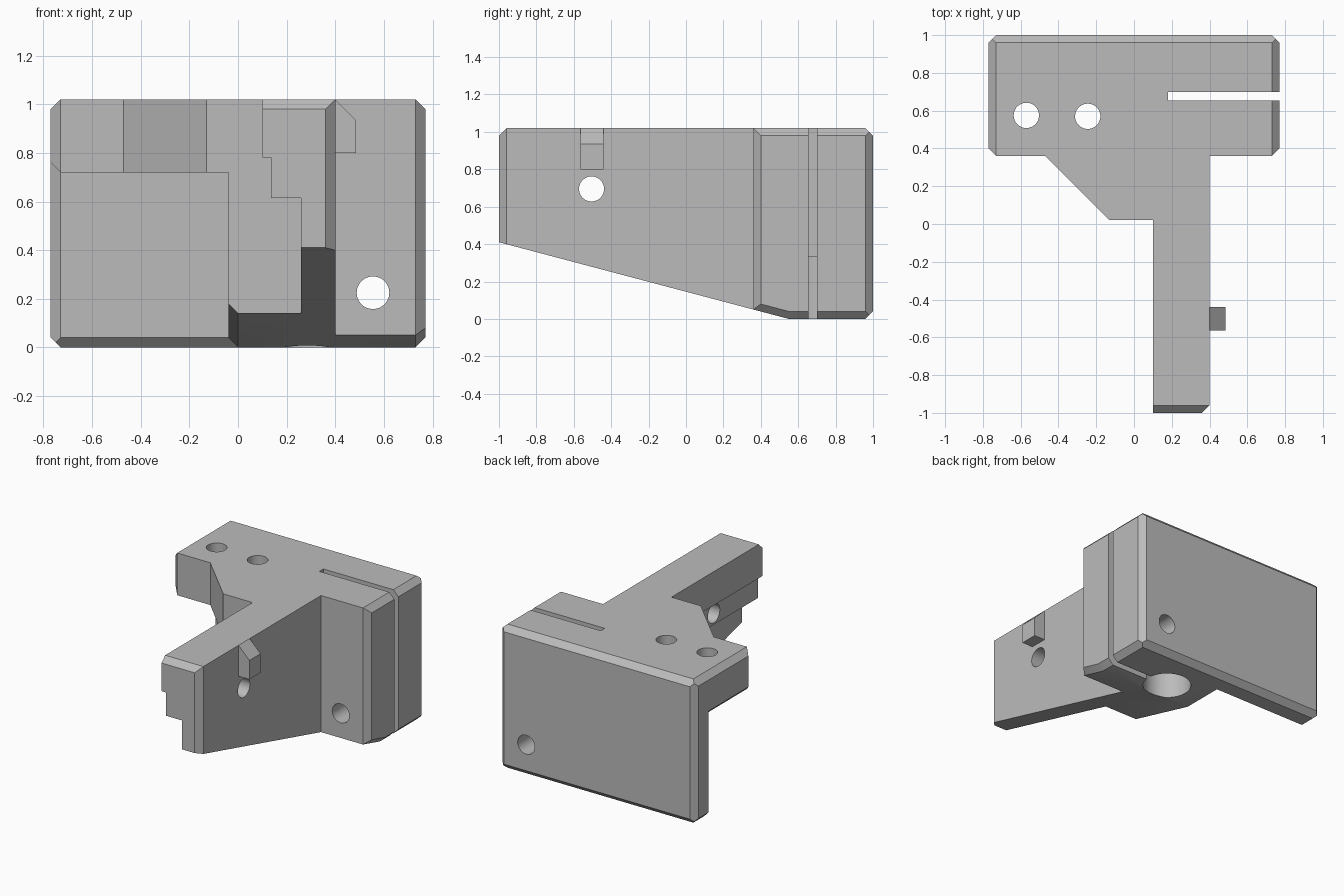
import bpy, bmesh, math
from mathutils import Vector, Matrix

cube = bpy.data.objects.get("Cube")
if cube:
    bpy.data.objects.remove(cube, do_unlink=True)

grey = bpy.data.materials.new("plain_grey")
grey.use_nodes = True
colour = (0.5, 0.5, 0.5, 1)
grey.diffuse_color = colour
grey.node_tree.nodes["Principled BSDF"].inputs["Base Color"].default_value = colour

TOP, BEV = 1.02, 0.04
SLOPE = 0.41 / 1.55          # rise of the sloping underside
TOE = (0, 0.55, 0)           # where the slope meets the flat base


def finish(name, bm):
    bmesh.ops.recalc_face_normals(bm, faces=bm.faces)
    mesh = bpy.data.meshes.new(name)
    bm.to_mesh(mesh)
    bm.free()
    mesh.materials.append(grey)
    obj = bpy.data.objects.new(name, mesh)
    bpy.context.collection.objects.link(obj)
    return obj


def prism(name, profile, lo, hi, axis="z", chops=()):
    """Extrude a profile along z (x, y points) or y (x, z points), then slice off bevels."""
    bm = bmesh.new()
    place = (lambda a, b: (a, b, lo)) if axis == "z" else (lambda a, b: (a, lo, b))
    face = bm.faces.new([bm.verts.new(place(a, b)) for a, b in profile])
    out = bmesh.ops.extrude_face_region(bm, geom=[face])
    step = Vector((0, 0, hi - lo)) if axis == "z" else Vector((0, hi - lo, 0))
    bmesh.ops.translate(bm, vec=step, verts=[v for v in out["geom"] if isinstance(v, bmesh.types.BMVert)])
    for point, normal in chops:
        bmesh.ops.bisect_plane(bm, geom=bm.verts[:] + bm.edges[:] + bm.faces[:], dist=1e-5,
                               plane_co=point, plane_no=Vector(normal).normalized(), clear_outer=True)
        bmesh.ops.holes_fill(bm, edges=[e for e in bm.edges if e.is_boundary], sides=0)
    return finish(name, bm)


def drill(name, centre, radius, depth, axis):
    bm = bmesh.new()
    turn = {"x": Matrix.Rotation(math.pi / 2, 4, "Y"), "y": Matrix.Rotation(math.pi / 2, 4, "X"),
            "z": Matrix.Identity(4)}[axis]
    bmesh.ops.create_cone(bm, cap_ends=True, segments=48, radius1=radius, radius2=radius, depth=depth,
                          matrix=Matrix.Translation(centre) @ turn)
    return finish(name, bm)


def combine(target, other, operation):
    mod = target.modifiers.new(operation.lower(), "BOOLEAN")
    mod.operation, mod.object, mod.solver = operation, other, "EXACT"
    other.hide_render = True
    bpy.context.view_layer.objects.active = target
    bpy.ops.object.modifier_apply(modifier=mod.name)
    bpy.data.objects.remove(other, do_unlink=True)


# shared bevel planes
top_sides = [((s * 0.73, 0, TOP), (s, 0, 1)) for s in (-1, 1)]
top_back = ((0, 0.96, TOP), (0, 1, 1))
base_back = ((0, 0.96, 0), (0, 1, -1))
underside = (TOE, (0, -SLOPE, -1))

# top flange with the diagonal gusset
flange_plan = [(-0.77, 0.40), (-0.73, 0.36), (-0.47, 0.36), (-0.13, 0.02), (0.40, 0.02), (0.40, 0.36),
               (0.73, 0.36), (0.77, 0.40), (0.77, 0.96), (0.73, 1), (-0.73, 1), (-0.77, 0.96)]
bracket = prism("bracket_body", flange_plan, 0.72, TOP,
                chops=top_sides + [top_back, ((-0.73, 0, 0.72), (-1, 0, -1))])

# clamp block under the flange
block_plan = [(-0.04, 0.02), (0.40, 0.02), (0.40, 0.36), (0.73, 0.36),
              (0.77, 0.40), (0.77, 0.96), (0.73, 1), (-0.04, 1)]
block_bevels = [((x, 0.55, 0), (s, slope, -1)) for x, s in ((0, -1), (0.73, 1)) for slope in (0, -SLOPE)]
block = prism("clamp_block", block_plan, 0, 0.72, chops=[underside, base_back] + block_bevels)

# thin back plate
plate_plan = [(-0.77, 0.85), (-0.73, 0.81), (0.1, 0.81), (0.1, 1), (-0.73, 1), (-0.77, 0.96)]
plate = prism("back_plate", plate_plan, 0, TOP,
              chops=[top_sides[0], top_back, base_back, ((-0.73, 0, 0), (-1, 0, -1)),
                     ((0, 0.85, 0), (0, -1, -1))])

# stepped arm
arm_section = [(0.10, TOP), (0.10, 0.78), (0.135, 0.78), (0.135, 0.615), (0.26, 0.615),
               (0.26, 0), (0.40, 0), (0.40, TOP)]
arm = prism("stepped_arm", arm_section, -1, 0.2, "y",
            [underside, ((0, -0.96, TOP), (0, -1, 1)), ((0.36, -1, 0), (1, -1, 0))])

# side peg
peg = prism("side_peg", [(0.35, TOP), (0.40, TOP), (0.485, 0.935), (0.485, 0.80), (0.35, 0.80)],
            -0.565, -0.44, "y")

for part in (block, plate, arm, peg):
    combine(bracket, part, "UNION")

# holes and clamp slot
cutters = [
    drill("flange_hole_cutter", (-0.57, 0.575, 0.9), 0.067, 0.6, "z"),
    drill("inner_hole_cutter", (-0.245, 0.57, 0.9), 0.067, 0.6, "z"),
    drill("screw_hole_cutter", (0.555, 0.7, 0.225), 0.067, 1.2, "y"),
    drill("arm_hole_cutter", (0.25, -0.505, 0.695), 0.067, 0.8, "x"),
    drill("shaft_socket_cutter", (0.285, 0.677, 0.0675), 0.158, 0.535, "z"),
    prism("slot_cutter", [(0.18, 0.655), (0.9, 0.655), (0.9, 0.70), (0.18, 0.70)], -0.1, 1.1),
]
for cutter in cutters:
    combine(bracket, cutter, "DIFFERENCE")

# crisp edges with round holes
bpy.ops.object.select_all(action="DESELECT")
bracket.select_set(True)
bpy.context.view_layer.objects.active = bracket
bpy.ops.object.shade_smooth_by_angle(angle=math.radians(25))
